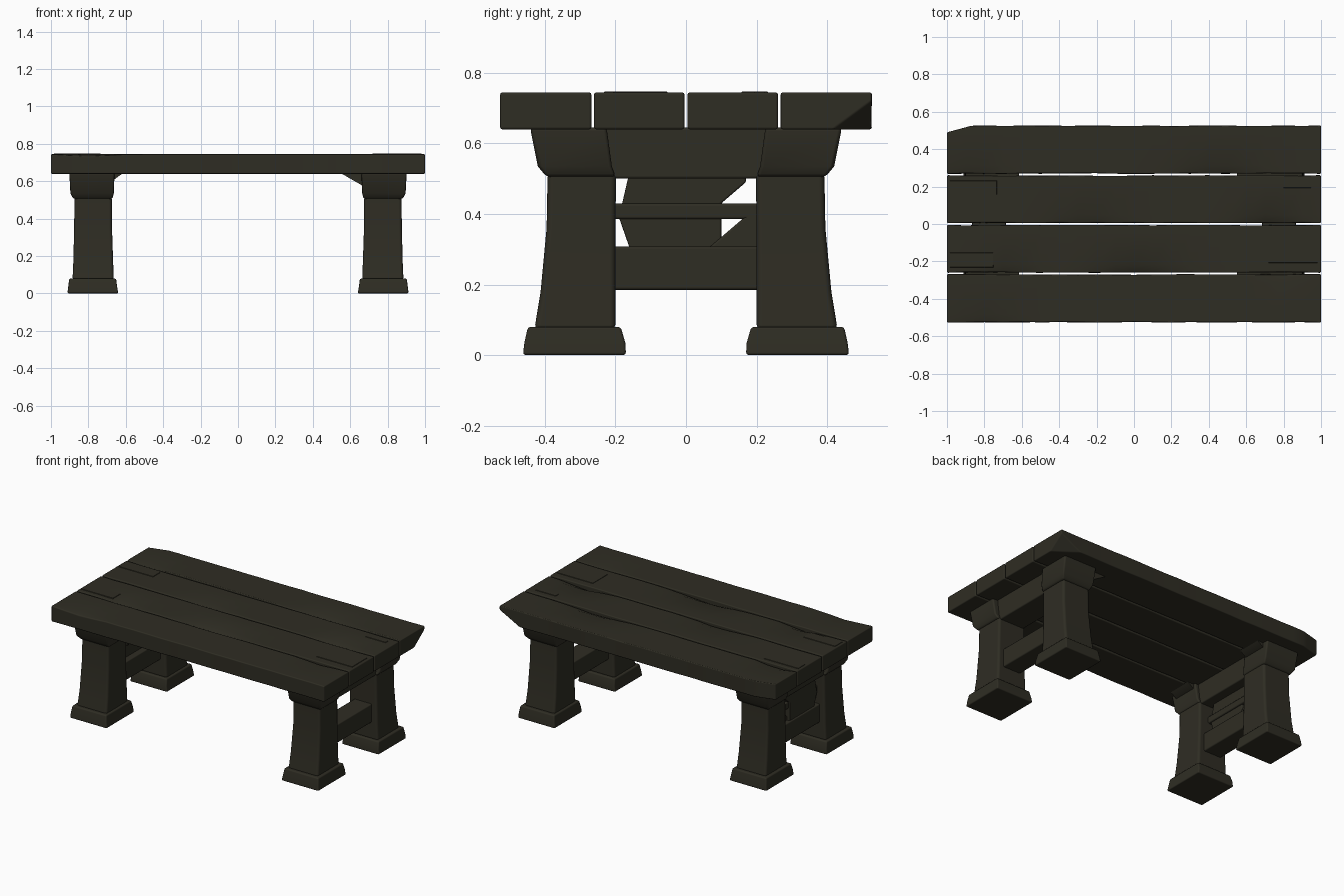
import bpy, bmesh, math, random
from mathutils import Vector

if "Cube" in bpy.data.objects:
    bpy.data.objects.remove(bpy.data.objects["Cube"])

random.seed(4)
wood = bpy.data.materials.new("dark aged wood")
wood.diffuse_color = (0.028, 0.026, 0.017, 1)
wood.use_nodes = True
wood.node_tree.nodes["Principled BSDF"].inputs["Base Color"].default_value = wood.diffuse_color


def finish(name, bm, bevel=0.008):
    """Turn a bmesh into a softly bevelled wooden object."""
    bmesh.ops.recalc_face_normals(bm, faces=bm.faces)
    me = bpy.data.meshes.new(name)
    bm.to_mesh(me)
    bm.free()
    me.materials.append(wood)
    for p in me.polygons:
        p.use_smooth = True
    me.set_sharp_from_angle(angle=math.radians(40))
    ob = bpy.data.objects.new(name, me)
    bpy.context.collection.objects.link(ob)
    if bevel:
        b = ob.modifiers.new("soft edges", 'BEVEL')
        b.width, b.segments = bevel, 2
        b.limit_method, b.angle_limit = 'ANGLE', math.radians(40)
        b.harden_normals = True
    return ob


def loft(name, rings, bevel=0.008):
    """Stack of rectangles: (z, x0, x1, y0, y1)."""
    bm = bmesh.new()
    prev = None
    for z, x0, x1, y0, y1 in rings:
        ring = [bm.verts.new((x, y, z)) for x, y in
                ((x0, y0), (x1, y0), (x1, y1), (x0, y1))]
        if prev:
            for i in range(4):
                j = (i + 1) % 4
                bm.faces.new((prev[i], prev[j], ring[j], ring[i]))
        else:
            bm.faces.new(ring[::-1])
        prev = ring
    bm.faces.new(prev)
    return finish(name, bm, bevel)


def bar(name, x0, x1, y0, y1, z0, z1):
    return loft(name, [(z0, x0, x1, y0, y1), (z1, x0, x1, y0, y1)])


def profile(name, x0, x1, pts):
    """Extrude a (y, z) outline along x."""
    bm = bmesh.new()
    f = bm.faces.new([bm.verts.new((x0, y, z)) for y, z in pts])
    ex = bmesh.ops.extrude_face_region(bm, geom=[f])
    for v in ex["geom"]:
        if isinstance(v, bmesh.types.BMVert):
            v.co.x = x1
    return finish(name, bm, 0.006)


def cut(bm, co, no):
    """Slice a chip off and close the hole."""
    r = bmesh.ops.bisect_plane(bm, geom=bm.verts[:] + bm.edges[:] + bm.faces[:],
                               plane_co=co, plane_no=no, clear_outer=True)
    edges = [e for e in r["geom_cut"] if isinstance(e, bmesh.types.BMEdge)]
    bmesh.ops.holes_fill(bm, edges=edges)


def plank(name, y0, y1, dips, chips=()):
    """Top board with worn dips (x, side, width, depth) along its long edges."""
    bm = bmesh.new()
    bmesh.ops.create_cube(bm, size=1)
    half, mid = (y1 - y0) / 2, (y0 + y1) / 2
    for v in bm.verts:
        v.co = Vector((v.co.x * 2, mid + v.co.y * 2 * half, 0.692 + v.co.z * 0.105))
    slices = [((x / 10, 0, 0), (1, 0, 0)) for x in range(-9, 10)]
    slices += [((0, mid + s * half * 0.65, 0), (0, 1, 0)) for s in (-1, 1)]
    for co, no in slices:
        bmesh.ops.bisect_plane(bm, geom=bm.verts[:] + bm.edges[:] + bm.faces[:],
                               plane_co=co, plane_no=no)
    for v in bm.verts:
        side = (v.co.y - mid) / half
        if abs(side) > 0.9 and abs(v.co.x) < 0.98:
            v.co.y -= math.copysign(random.uniform(0, 0.004), side)
            if v.co.z > 0.7:
                for x, s, w, d in dips:
                    if s * side > 0:
                        v.co.z -= d * math.exp(-((v.co.x - x) / w) ** 2)
    for co, no in chips:
        cut(bm, co, no)
    finish(name, bm, 0.007)


# Table top: four worn boards, the back one with broken corners
plank("top_board_1", -0.527, -0.268, [(-0.8, -1, .12, .012), (0.8, 1, .1, .01)])
plank("top_board_2", -0.261, -0.004, [(0.0, -1, .2, .022), (-0.68, -1, .1, .02)])
plank("top_board_3", 0.004, 0.261, [(0.72, -1, .12, .025), (-0.25, -1, .14, .015)])
plank("top_board_4", 0.268, 0.527, [(0.45, -1, .18, .018), (-0.85, -1, .08, .018)],
      [((-1, 0.49, 0.7), (-0.27, 1, 0)),
       ((1, 0.527, 0.72), (0.5, 0.7, -0.95))])

# Split slivers lying on the board ends
for i, (x0, x1, y0, y1) in enumerate([(-.985, -.73, .155, .235), (-.985, -.75, -.235, -.15),
                                      (.72, .985, -.21, -.05), (.8, .95, .19, .225)]):
    loft(f"split_sliver_{i + 1}", [(0.738, x0, x1, y0, y1),
                                   (0.7475, x0, x1 - .004, y0 + .004, y1 - .004)], 0)

# Legs: flared foot, tapered column and capital at each corner
for sx, xn in ((-1, "left"), (1, "right")):
    for sy, yn in ((-1, "front"), (1, "back")):
        def rings(rows):
            return [(z, *sorted((sx * a, sx * b)), *sorted((sy * c, sy * d)))
                    for z, a, b, c, d in rows]
        tag = f"{yn}_{xn}"
        loft(f"{tag}_foot", rings([(0, .64, .912, .17, .462), (.035, .646, .908, .172, .458),
                                   (.08, .652, .902, .185, .448)]))
        loft(f"{tag}_column", rings([(.07, .664, .885, .2, .43), (.18, .668, .88, .2, .412),
                                     (.36, .674, .876, .2, .395), (.52, .674, .874, .198, .392)]), .016)
        loft(f"{tag}_capital", rings([(.505, .672, .88, .2, .395), (.535, .664, .896, .21, .42),
                                      (.645, .66, .902, .225, .442)]), .01)
        # Small bracket flaring inward under the boards
        reach = .55 if sx > 0 else .615
        z0 = .575 if sx > 0 else .605
        loft(f"{tag}_bracket", rings([(z0, .668, .72, .24, .4),
                                      (.643, reach, .72, .24, .4)]), 0)

# End frames: top beam and low stretcher at both ends
for sx, xn in ((-1, "left"), (1, "right")):
    a, b = sorted((sx * .685, sx * .865))
    bar(f"{xn}_top_beam", a, b, -.3, .3, .5, .645)
    a, b = sorted((sx * .71, sx * .84))
    bar(f"{xn}_low_stretcher", a, b, -.25, .25, .185, .308)

# Left end repairs: upper rail, centre board and slanted brace
bar("left_upper_rail", -.82, -.74, -.25, .25, .385, .43)
profile("left_centre_board", -.83, -.75,
        [(-.155, .29), (.1, .29), (.1, .43), (.17, .49), (.17, .52), (-.16, .52), (-.19, .39)])
profile("left_slanted_brace", -.81, -.74, [(.06, .3), (.24, .3), (.24, .455), (.2, .42)])
